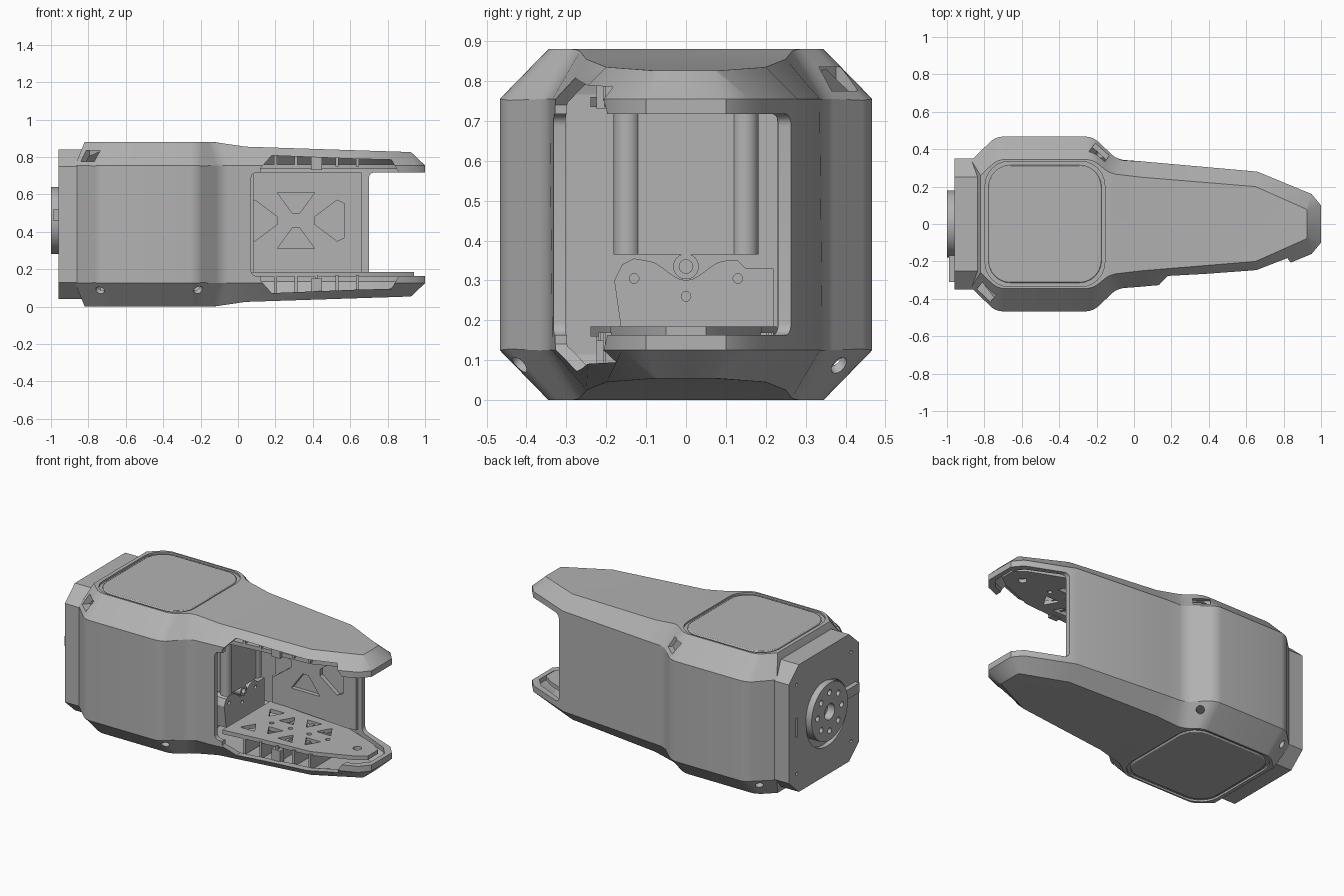
import bpy, bmesh, math
from mathutils import Matrix, Vector

if "Cube" in bpy.data.objects:
    bpy.data.objects.remove(bpy.data.objects["Cube"])

H = 0.88  # overall height
grey = bpy.data.materials.new("plain grey")
grey.use_nodes = True
grey.diffuse_color = (0.45, 0.45, 0.45, 1)
grey.node_tree.nodes["Principled BSDF"].inputs["Base Color"].default_value = (0.45, 0.45, 0.45, 1)


def finish(name, bm):
    bmesh.ops.recalc_face_normals(bm, faces=bm.faces)
    me = bpy.data.meshes.new(name)
    bm.to_mesh(me)
    bm.free()
    me.materials.append(grey)
    ob = bpy.data.objects.new(name, me)
    bpy.context.scene.collection.objects.link(ob)
    return ob


def prism(name, pts, axis, a, b):
    """Extrude a 2D outline from a to b along an axis."""
    place = {"x": lambda p, d: (d, p[0], p[1]),
             "y": lambda p, d: (p[0], d, p[1]),
             "z": lambda p, d: (p[0], p[1], d)}[axis]
    bm = bmesh.new()
    lo = [bm.verts.new(place(p, a)) for p in pts]
    hi = [bm.verts.new(place(p, b)) for p in pts]
    bm.faces.new(lo)
    bm.faces.new(hi)
    for i in range(len(pts)):
        j = (i + 1) % len(pts)
        bm.faces.new((lo[i], lo[j], hi[j], hi[i]))
    return finish(name, bm)


def circle(cx, cy, r, n=32):
    return [(cx + r * math.cos(2 * math.pi * i / n), cy + r * math.sin(2 * math.pi * i / n)) for i in range(n)]


def rect(cx, cy, hx, hy, r=0.0, n=6):
    """Rectangle with optional rounded corners."""
    if not r:
        return [(cx - hx, cy - hy), (cx + hx, cy - hy), (cx + hx, cy + hy), (cx - hx, cy + hy)]
    out = []
    for k, (sx, sy) in enumerate([(1, 1), (-1, 1), (-1, -1), (1, -1)]):
        for i in range(n + 1):
            t = (k + i / n) * math.pi / 2
            out.append((cx + sx * (hx - r) + r * math.cos(t), cy + sy * (hy - r) + r * math.sin(t)))
    return out


def cut(target, *cutters):
    for c in cutters:
        mod = target.modifiers.new("cut", "BOOLEAN")
        mod.operation, mod.solver, mod.object = "DIFFERENCE", "EXACT", c
        dg = bpy.context.evaluated_depsgraph_get()
        me = bpy.data.meshes.new_from_object(target.evaluated_get(dg))
        target.modifiers.clear()
        target.data = me
        bpy.data.objects.remove(c)


def flip(pts):
    return [(x, H - z) for x, z in pts]


# Half outline of the housing: outer x, y, then rim x, y, z
ROWS = [(-0.87, 0.34, -0.82, 0.26, 0.88), (-0.74, 0.467, -0.73, 0.345, 0.88),
        (-0.22, 0.467, -0.22, 0.345, 0.88), (-0.09, 0.345, -0.13, 0.27, 0.88),
        (0.04, 0.335, 0.04, 0.25, 0.855), (0.66, 0.28, 0.65, 0.20, 0.835),
        (0.95, 0.16, 0.92, 0.08, 0.826), (1.0, 0.10, 0.925, 0.07, 0.826)]


def loft(name, t=0.0):
    """Chamfered hull, shrunk by t for the cavity."""
    bm = bmesh.new()
    cols = []
    n = len(ROWS)
    for s in (1, -1):
        for i, (ox, oy, tx, ty, tz) in enumerate(ROWS):
            dx = t if i == 0 else -t if i >= n - 2 else 0
            z1, z2 = 0.755 - t / 3, tz - t
            cols.append([bm.verts.new(p) for p in (
                (tx + dx, s * (ty - t / 2), H - z2), (ox + dx, s * (oy - t), H - z1),
                (ox + dx, s * (oy - t), z1), (tx + dx, s * (ty - t / 2), z2))])
    ring = cols[:n] + cols[:n - 1:-1]
    for a, b in zip(ring, ring[1:] + ring[:1]):
        for k in range(3):
            bm.faces.new((a[k], b[k], b[k + 1], a[k + 1]))
    for k in (0, 3):
        for a, b in ((0, 3), (3, 4), (4, n - 1)):
            left = [c[k] for c in cols[a:b + 1]]
            right = [c[k] for c in cols[n + a:n + b + 1]]
            bm.faces.new(left + right[::-1])
    if not t:  # soften the upright corners of the body
        edges = [bm.edges.get((c[k], c[k + 1])) for s in (0, n) for c in cols[s + 1:s + 4] for k in range(3)]
        bmesh.ops.recalc_face_normals(bm, faces=bm.faces)
        bmesh.ops.bevel(bm, geom=edges, offset=0.035, segments=4, profile=0.5, affect="EDGES")
    return finish(name, bm)


# Housing shell with its cavity, end opening and side window
shell = loft("housing_shell")
lip = [(0.12, 0.70), (0.12, 0.74), (0.18, 0.808), (0.62, 0.79), (0.82, 0.785), (0.87, 0.70)]
cut(shell, loft("cavity", 0.03),
    prism("end_opening", rect(1.0, H / 2, 0.3, 0.277, 0.03), "y", -0.7, 0.7),
    prism("side_window", rect(0.47, H / 2, 0.40, 0.277, 0.03), "y", -0.7, -0.05),
    prism("upper_notch", lip, "y", -0.6, -0.13),
    prism("lower_notch", flip(lip), "y", -0.6, -0.13))

# Lid recesses, corner slots and screw holes
for z in (0, H):
    cut(shell, prism("lid_recess", rect(-0.476, 0, 0.32, 0.335, 0.13), "z", z - 0.012, z + 0.012))
for cx, cy in ((-0.79, -0.365), (-0.18, 0.385)):
    d = Vector((cx + 0.476, cy)).normalized()
    e = Vector((-d.y, d.x))
    c = Vector((cx, cy))
    pts = [c + d * u * 0.05 + e * v * 0.05 for u, v in ((-1, -1), (1, -1), (1, 1), (-1, 1))]
    cut(shell, prism("corner_slot", pts, "z", 0.775, 0.835))
for cx, cy in ((-0.74, -0.42), (-0.21, -0.42), (-0.17, 0.385), (-0.78, 0.385)):
    d = Vector((math.copysign(0.5, cx + 0.476), math.copysign(0.5, cy), -0.7))
    bm = bmesh.new()
    m = Matrix.Translation((cx, cy, 0.085)) @ d.to_track_quat("Z", "Y").to_matrix().to_4x4()
    bmesh.ops.create_cone(bm, cap_ends=True, segments=24, radius1=0.024, radius2=0.024, depth=0.13, matrix=m)
    cut(shell, finish("screw_hole", bm))

# Rounded lids on both faces
for name, a, b in (("top_lid", H - 0.04, H - 0.002), ("bottom_lid", 0.002, 0.04)):
    lid = prism(name, rect(-0.476, 0, 0.303, 0.315, 0.12), "z", a, b)
    mod = lid.modifiers.new("soft_edge", "BEVEL")
    mod.width, mod.segments = 0.006, 2

# Octagonal end plate and output disc
octagon = [(0.25, 0.84), (0.35, 0.75), (0.35, 0.13), (0.25, 0.04)]
plate = prism("end_plate", octagon + [(-y, z) for y, z in octagon[::-1]], "x", -0.96, -0.83)
cut(plate, prism("disc_recess", circle(-0.03, 0.425, 0.205, 48), "x", -1.1, -0.93))
for y, z in ((0.27, 0.72), (-0.27, 0.72), (0.27, 0.16), (-0.27, 0.16)):
    cut(plate, prism("plate_hole", circle(y, z, 0.01, 12), "x", -1.1, -0.94))
cut(plate, prism("plate_slot", rect(0.27, 0.45, 0.008, 0.06), "x", -1.1, -0.94))
disc = prism("output_disc", circle(0, 0.46, 0.18, 64), "x", -1.0, -0.92)
cut(disc, prism("hub_hole", circle(0, 0.46, 0.05), "x", -1.1, -0.95))
for y, z in circle(0, 0.46, 0.12, 8):
    cut(disc, prism("bolt_hole", circle(y, z, 0.018, 16), "x", -1.1, -0.96))
prism("cable_clip", rect(-0.235, 0.49, 0.075, 0.03), "x", -0.99, -0.93)

# Fork liner plates, with lightening holes, and their ribs
half = [(0.06, 0.24), (0.30, 0.215), (0.64, 0.19), (0.87, 0.10), (0.94, 0.05)]
outline = half + [(x, -y) for x, y in half[::-1]]
for name, a, b, up in (("lower", 0.16, 0.185, False), ("upper", 0.735, 0.76, True)):
    liner = prism(name + "_fork_liner", outline, "z", a, b)
    for i in range(4):
        x = 0.17 + 0.13 * i
        for s in (1, -1):
            w = 0.05 if (i % 2 == 0) == (s > 0) else -0.05
            tri = [(x - 0.05, s * 0.1 + w), (x + 0.05, s * 0.1 + w), (x, s * 0.1 - w * 0.7)]
            cut(liner, prism("triangle_hole", tri, "z", a - 0.1, b + 0.1))
        cut(liner, prism("round_hole", circle(x + 0.065, 0, 0.014, 16), "z", a - 0.1, b + 0.1))
    cut(liner, prism("tip_hole", circle(0.83, 0, 0.025, 24), "z", a - 0.1, b + 0.1))
    for i in range(5):
        x = 0.2 + 0.11 * i
        zs = (0.75, 0.815) if up else (0.065, 0.17)
        prism(f"{name}_rib_{i + 1}", rect(x, 0, 0.008, 0.235 - 0.05 * x), "z", *zs)
    zs = (0.73, 0.815) if up else (0.065, 0.15)
    prism(name + "_post", rect(0.42, -0.205, 0.03, 0.02), "z", *zs)

# Inner wall panel with triangular pockets
panel = prism("inner_wall_panel", rect(0.37, H / 2, 0.29, 0.277), "y", 0.228, 0.27)
top = [(0.21, 0.61), (0.41, 0.61), (0.33, 0.50), (0.29, 0.50)]
side = [(0.57, 0.55), (0.57, 0.37), (0.53, 0.35), (0.41, 0.44), (0.41, 0.48), (0.53, 0.57)]
for pts in (top, [(x, 0.92 - z) for x, z in top], side, [(0.62 - x, z) for x, z in side]):
    cut(panel, prism("pocket", pts, "y", 0.2, 0.255))

# Motor, its rounded corner columns and the bracket below it
prism("motor_body", rect(-0.29, 0, 0.33, 0.15), "z", 0.365, 0.74)
for name, y in (("right_column", -0.148), ("left_column", 0.148)):
    prism(name, circle(0.02, y, 0.034, 24), "z", 0.365, 0.74)
crest = [(-0.10 + 0.02 * i, 0.325 - 0.025 * math.cos(math.pi * (i - 5) / 5)) for i in range(11)]
profile = [(-0.16, 0.16), (-0.18, 0.30), (-0.16, 0.34), (-0.13, 0.355)] + crest
profile += [(0.13, 0.35), (0.15, 0.33), (0.22, 0.33), (0.22, 0.16)]
bracket = prism("motor_bracket", profile, "x", -0.05, 0.03)
for y, z in ((-0.13, 0.305), (0.13, 0.305), (0, 0.26)):
    cut(bracket, prism("bracket_hole", circle(y, z, 0.012, 16), "x", 0.0, 0.1))
ring = prism("cable_ring", circle(0, 0.335, 0.032), "x", -0.03, 0.04)
cut(ring, prism("ring_hole", circle(0, 0.335, 0.017, 24), "x", -0.1, 0.1))

# Smooth the rounded surfaces while keeping edges crisp
bpy.ops.object.select_all(action="DESELECT")
for ob in bpy.context.scene.objects:
    if ob.type == "MESH":
        ob.select_set(True)
        bpy.context.view_layer.objects.active = ob
bpy.ops.object.shade_smooth_by_angle(angle=math.radians(28))
